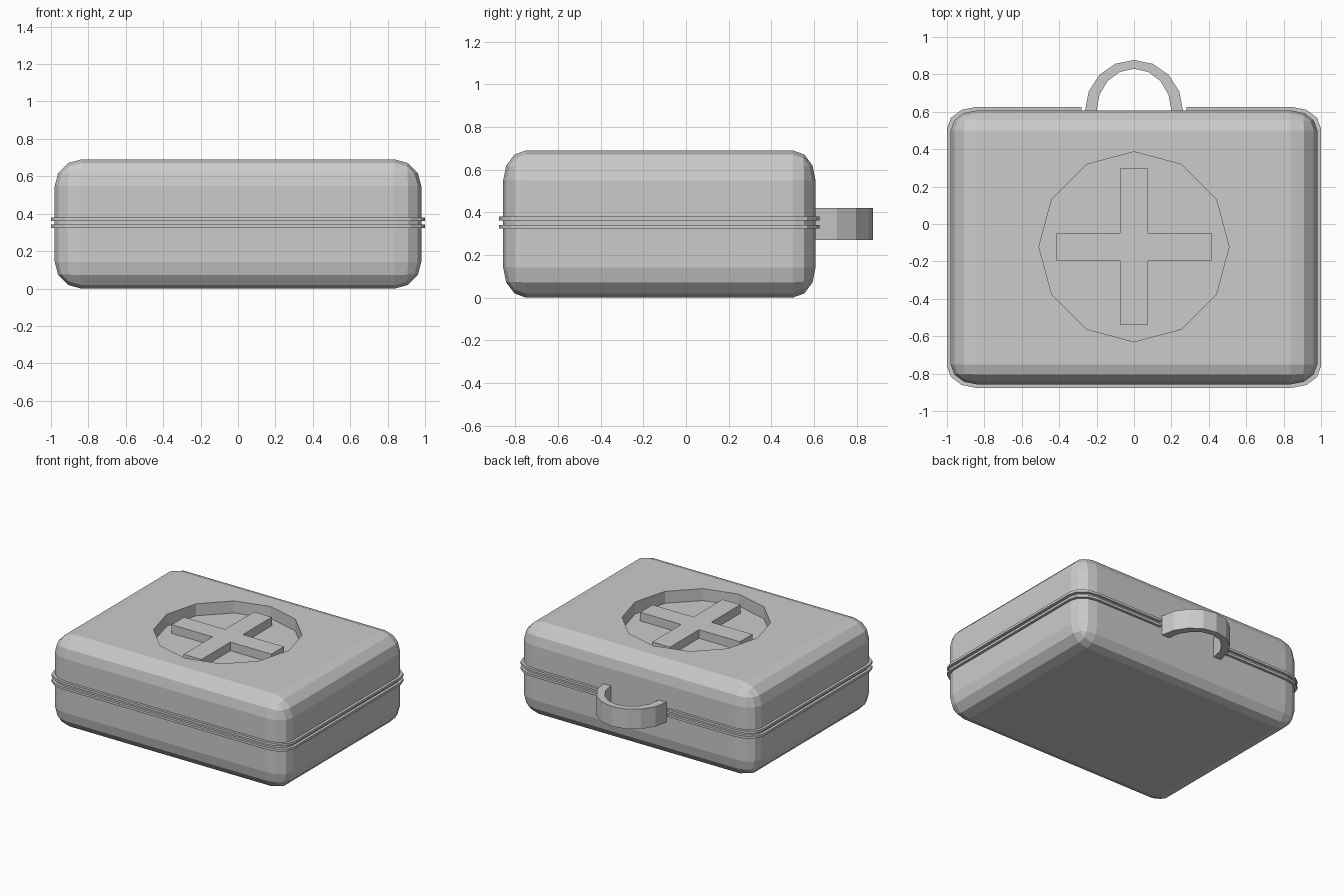
import bpy, bmesh
from math import cos, sin, pi

cube = bpy.data.objects.get("Cube")
if cube:
    bpy.data.objects.remove(cube, do_unlink=True)

grey = bpy.data.materials.new("plain_grey")
grey.use_nodes = True
grey.diffuse_color = (0.6, 0.6, 0.6, 1)
grey.node_tree.nodes["Principled BSDF"].inputs["Base Color"].default_value = (0.6, 0.6, 0.6, 1)

MID_Y = -0.125      # centre of the case body
TOP = 0.69


def add_object(name, bm):
    bmesh.ops.recalc_face_normals(bm, faces=bm.faces)
    mesh = bpy.data.meshes.new(name)
    bm.to_mesh(mesh)
    bm.free()
    mesh.materials.append(grey)
    obj = bpy.data.objects.new(name, mesh)
    bpy.context.collection.objects.link(obj)
    return obj


def strip(name, outer, inner, z0, z1):
    """Open band of rectangular section between two plan paths."""
    bm = bmesh.new()
    rings = [[bm.verts.new((*o, z0)), bm.verts.new((*o, z1)),
              bm.verts.new((*i, z1)), bm.verts.new((*i, z0))]
             for o, i in zip(outer, inner)]
    for a, b in zip(rings, rings[1:]):
        for k in range(4):
            n = (k + 1) % 4
            bm.faces.new((a[k], a[n], b[n], b[k]))
    bm.faces.new(rings[0])
    bm.faces.new(rings[-1])
    return add_object(name, bm)


def prism(name, points, z0, z1):
    bm = bmesh.new()
    base = bm.faces.new([bm.verts.new((x, y, z0)) for x, y in points])
    top = bmesh.ops.extrude_face_region(bm, geom=[base])["geom"]
    bmesh.ops.translate(bm, vec=(0, 0, z1 - z0),
                        verts=[v for v in top if isinstance(v, bmesh.types.BMVert)])
    return add_object(name, bm)


# Case body: bevelled box, squeezed along y
SQUEEZE = 0.75
bm = bmesh.new()
bmesh.ops.create_cube(bm, size=1)
bmesh.ops.scale(bm, vec=(1.96, 1.465 / SQUEEZE, TOP), verts=bm.verts)
bmesh.ops.bevel(bm, geom=bm.edges[:], offset=0.142, segments=3, profile=0.5,
                affect='EDGES')
bmesh.ops.scale(bm, vec=(1, SQUEEZE, 1), verts=bm.verts)
bmesh.ops.translate(bm, vec=(0, MID_Y, TOP / 2), verts=bm.verts)
case = add_object("case_body", bm)

# Twelve-sided recess cut into the lid
ring = [(0.508 * cos(k * pi / 6), -0.122 + 0.508 * sin(k * pi / 6)) for k in range(12)]
cutter = prism("recess_cutter", ring, TOP - 0.09, TOP + 0.2)
cutter.hide_render = True
cut = case.modifiers.new("recess", 'BOOLEAN')
cut.operation = 'DIFFERENCE'
cut.solver = 'EXACT'
cut.object = cutter
bpy.context.view_layer.objects.active = case
bpy.ops.object.modifier_apply(modifier=cut.name)
bpy.data.objects.remove(cutter, do_unlink=True)

# Raised cross standing in the recess
W, LX, LY = 0.074, 0.415, 0.418
quarter = [(LX, W), (W, W), (W, LY)]
cross = quarter + [(-x, y) for x, y in quarter[::-1]]
cross += [(-x, -y) for x, y in cross]
prism("raised_cross", [(x, y - 0.122) for x, y in cross], TOP - 0.1, TOP - 0.025)


# Two rim ridges, open at the back for the handle
def rim_path(hx, hy, rx, ry):
    pts = [(0.28, hy)]
    for corner, (sx, sy) in enumerate(((1, 1), (1, -1), (-1, -1), (-1, 1))):
        for k in range(4):
            a = pi / 2 * (1 - corner) - k * pi / 6
            pts.append((sx * (hx - rx) + rx * cos(a), sy * (hy - ry) + ry * sin(a)))
    pts.append((-0.28, hy))
    return [(x, y + MID_Y) for x, y in pts]


outer = rim_path(1.0, 0.751, 0.155, 0.117)
inner = rim_path(0.95, 0.71, 0.13, 0.1)
for name, z in (("lower_rim", 0.323), ("upper_rim", 0.362)):
    strip(name, outer, inner, z, z + 0.018)


# Arched carrying handle
def arch(rx, ry):
    return [(rx * cos(k * pi / 8), 0.605 + ry * sin(k * pi / 8)) for k in range(9)]


strip("carry_handle", arch(0.262, 0.272), arch(0.2, 0.225), 0.27, 0.42)
